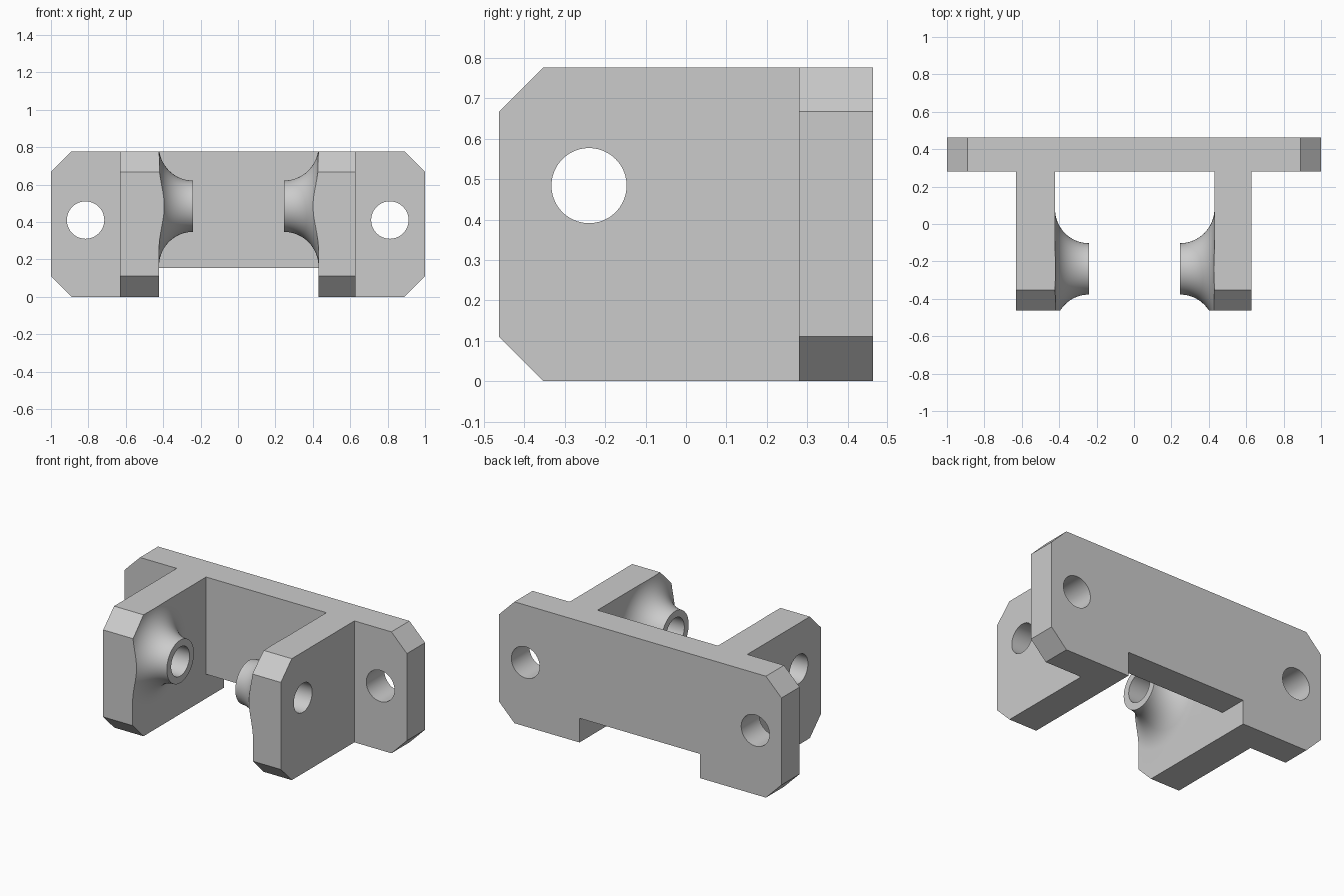
import bpy, bmesh, math
from mathutils import Matrix, Vector

cube = bpy.data.objects.get("Cube")
if cube:
    bpy.data.objects.remove(cube, do_unlink=True)

H, BACK, PLATE_Y, C = 0.777, 0.463, 0.28, 0.11   # height, half depth, plate front, chamfer
AXIS_Y, AXIS_Z = -0.24, 0.484                    # pivot axis of the arms
BORE, TIP_R = 0.093, 0.137

grey = bpy.data.materials.new("plain grey")
grey.use_nodes = True
color = (0.6, 0.6, 0.6, 1)
grey.diffuse_color = color
grey.node_tree.nodes["Principled BSDF"].inputs["Base Color"].default_value = color


def make_object(name, bm):
    bmesh.ops.recalc_face_normals(bm, faces=bm.faces)
    mesh = bpy.data.meshes.new(name)
    bm.to_mesh(mesh)
    bm.free()
    mesh.materials.append(grey)
    ob = bpy.data.objects.new(name, mesh)
    bpy.context.collection.objects.link(ob)
    return ob


def prism(name, points, depth):
    """Extrude a closed outline of 3D points along the depth vector."""
    bm = bmesh.new()
    face = bm.faces.new([bm.verts.new(p) for p in points])
    ext = bmesh.ops.extrude_face_region(bm, geom=[face])
    verts = [v for v in ext["geom"] if isinstance(v, bmesh.types.BMVert)]
    bmesh.ops.translate(bm, verts=verts, vec=Vector(depth))
    return make_object(name, bm)


def revolve_x(name, profile, steps=72):
    """Spin a closed (x, radius) outline around the pivot axis."""
    bm = bmesh.new()
    rings = []
    for i in range(steps):
        a = 2 * math.pi * i / steps
        rings.append([bm.verts.new((x, AXIS_Y + r * math.cos(a), AXIS_Z + r * math.sin(a)))
                      for x, r in profile])
    n = len(profile)
    for i in range(steps):
        p, q = rings[i], rings[(i + 1) % steps]
        for j in range(n):
            k = (j + 1) % n
            bm.faces.new((p[j], p[k], q[k], q[j]))
    return make_object(name, bm)


def boolean(ob, tool, operation):
    mod = ob.modifiers.new(operation.title(), "BOOLEAN")
    mod.operation, mod.object, mod.solver = operation, tool, "EXACT"
    tool.hide_render = True
    bpy.ops.object.select_all(action="DESELECT")
    ob.select_set(True)
    bpy.context.view_layer.objects.active = ob
    bpy.ops.object.modifier_apply(modifier=mod.name)
    bpy.data.objects.remove(tool, do_unlink=True)


def smooth(ob):
    bpy.ops.object.select_all(action="DESELECT")
    ob.select_set(True)
    bpy.context.view_layer.objects.active = ob
    bpy.ops.object.shade_smooth_by_angle(angle=math.radians(25))


# Back plate with chamfered corners and a shallow notch between the arms
INNER_L, INNER_R, NOTCH = 0.43, -0.422, 0.155
outline = [(-1, C), (-1 + C, 0), (INNER_R, 0), (INNER_R, NOTCH), (INNER_L, NOTCH),
           (INNER_L, 0), (1 - C, 0), (1, C), (1, H - C), (1 - C, H), (-1 + C, H), (-1, H - C)]
plate = prism("back_plate", [(x, PLATE_Y, z) for x, z in outline], (0, BACK - PLATE_Y, 0))

# Bolt holes through the plate
for x in (-0.815, 0.812):
    bm = bmesh.new()
    bmesh.ops.create_cone(bm, cap_ends=True, segments=64, radius1=0.1, radius2=0.1, depth=1,
                          matrix=Matrix.Translation((x, 0.37, 0.41)) @ Matrix.Rotation(math.pi / 2, 4, "X"))
    boolean(plate, make_object("bolt_hole", bm), "DIFFERENCE")
smooth(plate)

# Arms: a chamfered slab, trimmed by a turned shape that leaves the flared boss and bore
side = [(PLATE_Y, 0), (-BACK + C, 0), (-BACK, C), (-BACK, H - C), (-BACK + C, H), (PLATE_Y, H)]
for name, s, outer, face, tip in (("left_arm", 1, 0.628, INNER_L, 0.245),
                                  ("right_arm", -1, 0.63, -INNER_R, 0.24)):
    arm = prism(name, [(s * outer, y, z) for y, z in side], (-s * (outer - 0.1), 0, 0))
    flare = face - tip
    arc = [(tip + flare * math.cos(t), TIP_R + flare * (1 - math.sin(t)))
           for t in (math.pi / 2 * i / 16 for i in range(17))]
    profile = [(0.8, BORE), (0.8, 1.2), (face, 1.2)] + arc + [(tip, BORE)]
    boolean(arm, revolve_x(name + "_trim", [(s * x, r) for x, r in profile]), "INTERSECT")
    smooth(arm)
